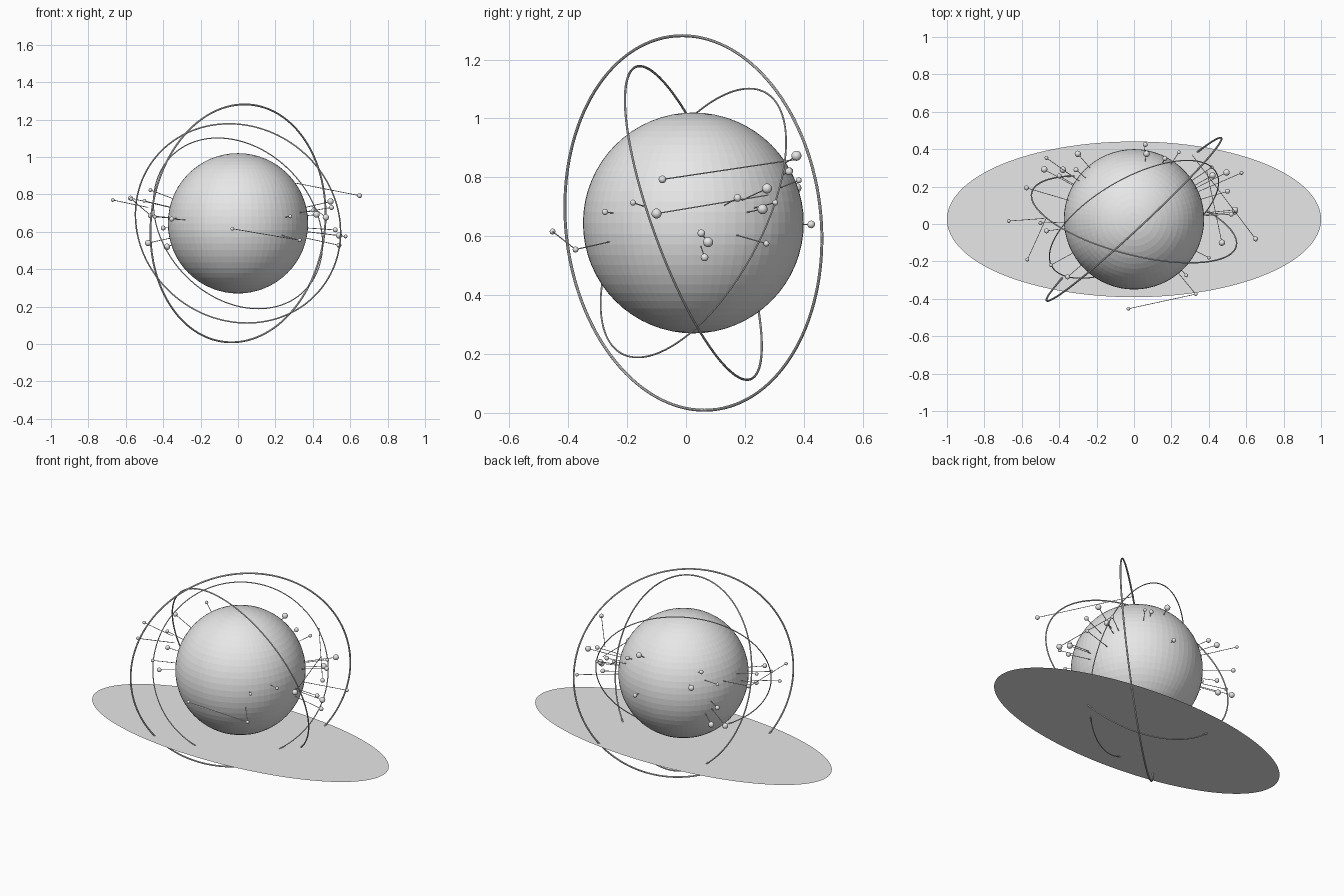
import bpy
from mathutils import Vector

if "Cube" in bpy.data.objects:
    bpy.data.objects.remove(bpy.data.objects["Cube"])

CENTRE = Vector((0, 0.025, 0.645))
RADIUS = 0.375

grey = bpy.data.materials.new("light_grey")
grey.diffuse_color = (0.8, 0.8, 0.8, 1)
grey.use_nodes = True
grey.node_tree.nodes["Principled BSDF"].inputs["Base Color"].default_value = grey.diffuse_color


def finish(name, smooth=True):
    obj = bpy.context.object
    obj.name = name
    obj.data.materials.append(grey)
    if smooth:
        bpy.ops.object.shade_smooth_by_angle()
    return obj


def ring(name, radius, thickness, normal):
    turn = Vector(normal).to_track_quat('Z', 'Y').to_euler()
    bpy.ops.mesh.primitive_torus_add(
        major_radius=radius, minor_radius=thickness, major_segments=128,
        minor_segments=8, location=CENTRE, rotation=turn)
    finish(name)


def ball(point, radius):
    bpy.ops.mesh.primitive_uv_sphere_add(
        segments=16, ring_count=10, radius=radius, location=point)
    finish("satellite_ball")


def stem(start, end):
    start, end = Vector(start), Vector(end)
    axis = end - start
    bpy.ops.mesh.primitive_cylinder_add(
        vertices=6, radius=0.002, depth=axis.length, location=(start + end) / 2,
        rotation=axis.to_track_quat('Z', 'Y').to_euler())
    finish("satellite_stem")


# Central globe, with visible facets
bpy.ops.mesh.primitive_uv_sphere_add(
    segments=64, ring_count=32, radius=RADIUS, location=CENTRE)
finish("globe", smooth=False)

# Paper-thin oval disc below the globe
bpy.ops.mesh.primitive_circle_add(
    vertices=128, radius=1, fill_type='NGON', location=(0, 0.025, 0.245))
bpy.context.object.scale = (1, 0.416, 1)
finish("oval_disc", smooth=False)

# Three tilted orbit rings
ring("outer_ring", 0.638, 0.005, (0.68, -0.73, -0.08))
ring("middle_ring", 0.565, 0.004, (0.24, 0.91, 0.333))
ring("inner_ring", 0.506, 0.003, (0.447, -0.78, 0.43))

# Satellite balls grouped by radius, each with a short stem to the globe
satellites = {
    0.017: [(0.47, -0.10, 0.677), (0.54, 0.075, 0.58), (0.495, 0.275, 0.762),
            (0.42, 0.26, 0.692), (0.067, 0.375, 0.873), (-0.48, 0.292, 0.54),
            (-0.38, 0.29, 0.52), (-0.30, 0.375, 0.764)],
    0.013: [(0.65, -0.08, 0.793), (0.54, 0.063, 0.528), (0.52, 0.052, 0.61),
            (0.50, 0.175, 0.73), (0.06, 0.425, 0.64), (0.165, 0.35, 0.82),
            (-0.575, 0.193, 0.78), (-0.468, -0.037, 0.685), (-0.31, 0.29, 0.835),
            (-0.355, -0.283, 0.668), (-0.40, 0.257, 0.62)],
    0.010: [(0.575, 0.273, 0.575), (0.40, -0.18, 0.714), (0.28, -0.275, 0.682),
            (-0.03, -0.453, 0.616), (0.33, -0.375, 0.555), (0.415, 0.303, 0.714),
            (0.24, 0.383, 0.79), (-0.57, -0.19, 0.775), (-0.50, 0.005, 0.765),
            (-0.468, 0.353, 0.823), (-0.445, -0.22, 0.68), (-0.67, 0.016, 0.77)],
}
# Long stems that pass beside the globe, keyed by satellite
long_stems = {
    (0.65, -0.08, 0.793): (0.31, 0.37, 0.86),
    (0.47, -0.10, 0.677): (0.39, 0.28, 0.74),
    (-0.03, -0.453, 0.616): (0.33, -0.375, 0.555),
    (-0.57, -0.19, 0.775): (-0.47, 0.03, 0.69),
    (-0.67, 0.016, 0.77): (-0.48, 0.03, 0.73),
}
for size, points in satellites.items():
    for p in points:
        ball(p, size)
        outward = (Vector(p) - CENTRE).normalized()
        stem(p, long_stems.get(p, CENTRE + outward * RADIUS))
